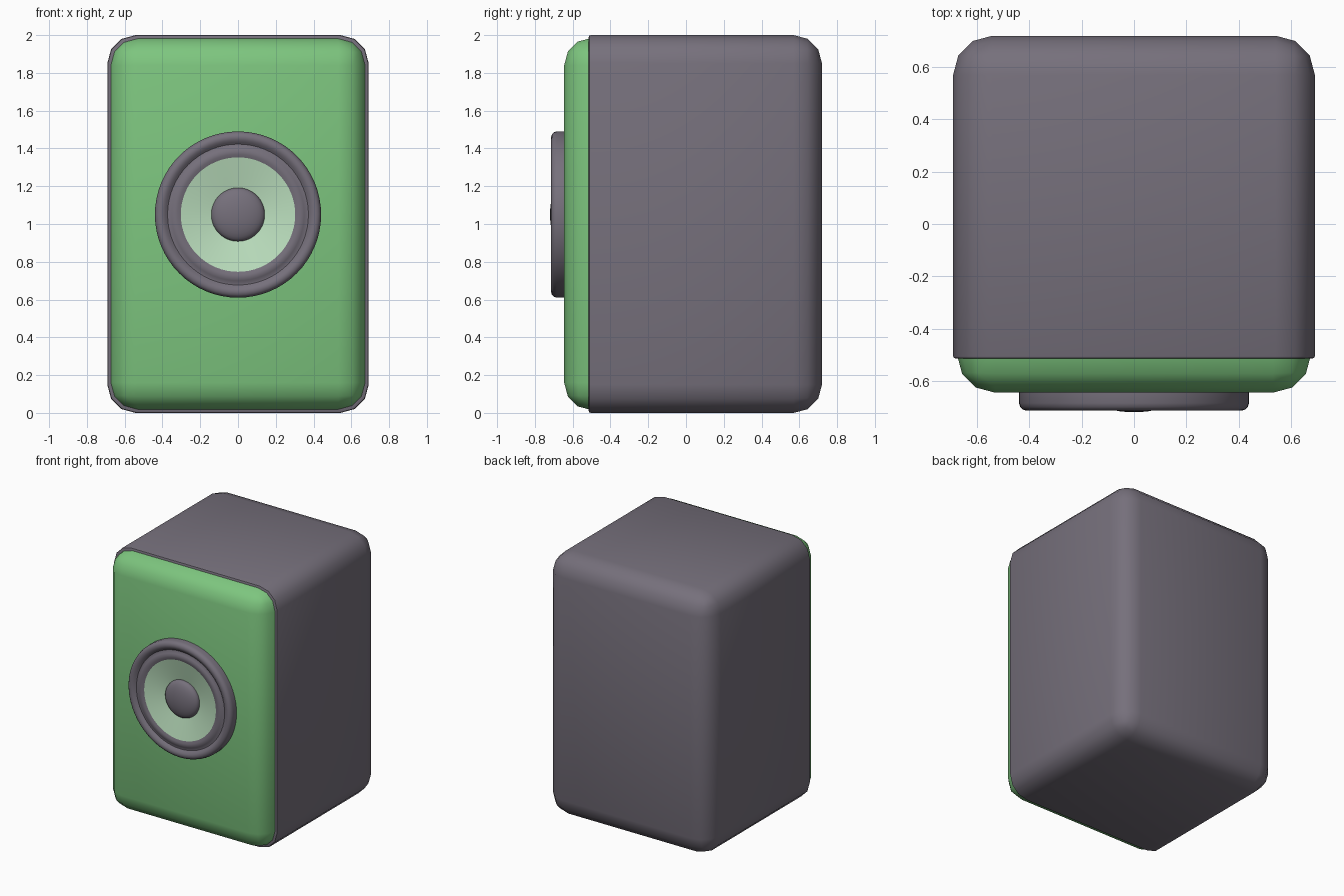
import bpy, bmesh, math
from mathutils import Vector, Matrix

if "Cube" in bpy.data.objects:
    bpy.data.objects.remove(bpy.data.objects["Cube"])


def material(name, rgb):
    m = bpy.data.materials.new(name)
    m.diffuse_color = (*rgb, 1)
    m.use_nodes = True
    m.node_tree.nodes["Principled BSDF"].inputs["Base Color"].default_value = m.diffuse_color
    return m


GREY = material("warm grey", (0.181, 0.162, 0.200))
GREEN = material("green", (0.205, 0.560, 0.210))
PALE = material("pale green", (0.500, 0.740, 0.515))


def finish(bm, name, mat):
    bmesh.ops.recalc_face_normals(bm, faces=bm.faces)
    mesh = bpy.data.meshes.new(name)
    bm.to_mesh(mesh)
    bm.free()
    obj = bpy.data.objects.new(name, mesh)
    bpy.context.collection.objects.link(obj)
    mesh.materials.append(mat)
    bpy.ops.object.select_all(action='DESELECT')
    obj.select_set(True)
    bpy.context.view_layer.objects.active = obj
    bpy.ops.object.shade_smooth_by_angle(angle=math.radians(40))
    return obj


def box(lo, hi):
    bm = bmesh.new()
    lo, hi = Vector(lo), Vector(hi)
    bmesh.ops.create_cube(bm, size=1, matrix=Matrix.Translation((lo + hi) / 2)
                          @ Matrix.Diagonal((*(hi - lo), 1)))
    return bm


def bevel(bm, edges, width, segments):
    bmesh.ops.bevel(bm, geom=edges, offset=width, offset_type='OFFSET',
                    segments=segments, profile=0.5, affect='EDGES')


def on_plane(edge, y):
    return all(abs(v.co.y - y) < 1e-4 for v in edge.verts)


# Cabinet: broad rounding everywhere but the front rim, which is only eased
FRONT = -0.515
bm = box((-0.692, FRONT, 0), (0.692, 0.72, 2))
bevel(bm, [e for e in bm.edges if not on_plane(e, FRONT)], 0.15, 3)
bevel(bm, [e for e in bm.edges if on_plane(e, FRONT)], 0.01, 2)
finish(bm, "cabinet", GREY)

# Front panel: rounded box, cut off just inside the cabinet front
bm = box((-0.677, -0.645, 0.015), (0.677, 0.1, 1.985))
bevel(bm, bm.edges[:], 0.145, 3)
bmesh.ops.bisect_plane(bm, geom=bm.verts[:] + bm.edges[:] + bm.faces[:],
                       plane_co=(0, -0.505, 0), plane_no=(0, 1, 0), clear_outer=True)
bmesh.ops.holes_fill(bm, edges=[e for e in bm.edges if e.is_boundary])
finish(bm, "front_panel", GREEN)


def lathe(name, profile, mat, steps=64):
    """Spin (radius, y) points round the driver axis."""
    bm = bmesh.new()
    verts = [bm.verts.new((r, y, 1.05)) for r, y in profile]
    edges = [bm.edges.new(p) for p in zip(verts, verts[1:])]
    bmesh.ops.spin(bm, geom=verts + edges, cent=(0, 0, 1.05), axis=(0, 1, 0),
                   angle=2 * math.pi, steps=steps)
    bmesh.ops.remove_doubles(bm, verts=bm.verts, dist=1e-4)
    obj = finish(bm, name, mat)
    # open shells: make sure the faces look forward
    if sum(p.normal.y * p.area for p in obj.data.polygons) > 0:
        obj.data.flip_normals()
    return obj


# Driver: outer rim with groove and inner roll, shallow cone, centre dome
lathe("driver_rim", [(0.44, -0.64), (0.44, -0.685), (0.435, -0.70), (0.425, -0.71),
                     (0.41, -0.714), (0.395, -0.711), (0.383, -0.702), (0.373, -0.694),
                     (0.362, -0.695), (0.35, -0.702), (0.335, -0.707), (0.32, -0.706),
                     (0.303, -0.70)], GREY)
lathe("driver_cone", [(0.303, -0.70), (0.22, -0.682), (0.13, -0.662)], PALE)
lathe("dust_cap", [(0.142, -0.66), (0.141, -0.672)]
      + [(0.141 * math.cos(a), -0.672 - 0.048 * math.sin(a))
         for a in [i * math.pi / 16 for i in range(1, 8)]] + [(0, -0.72)], GREY)
